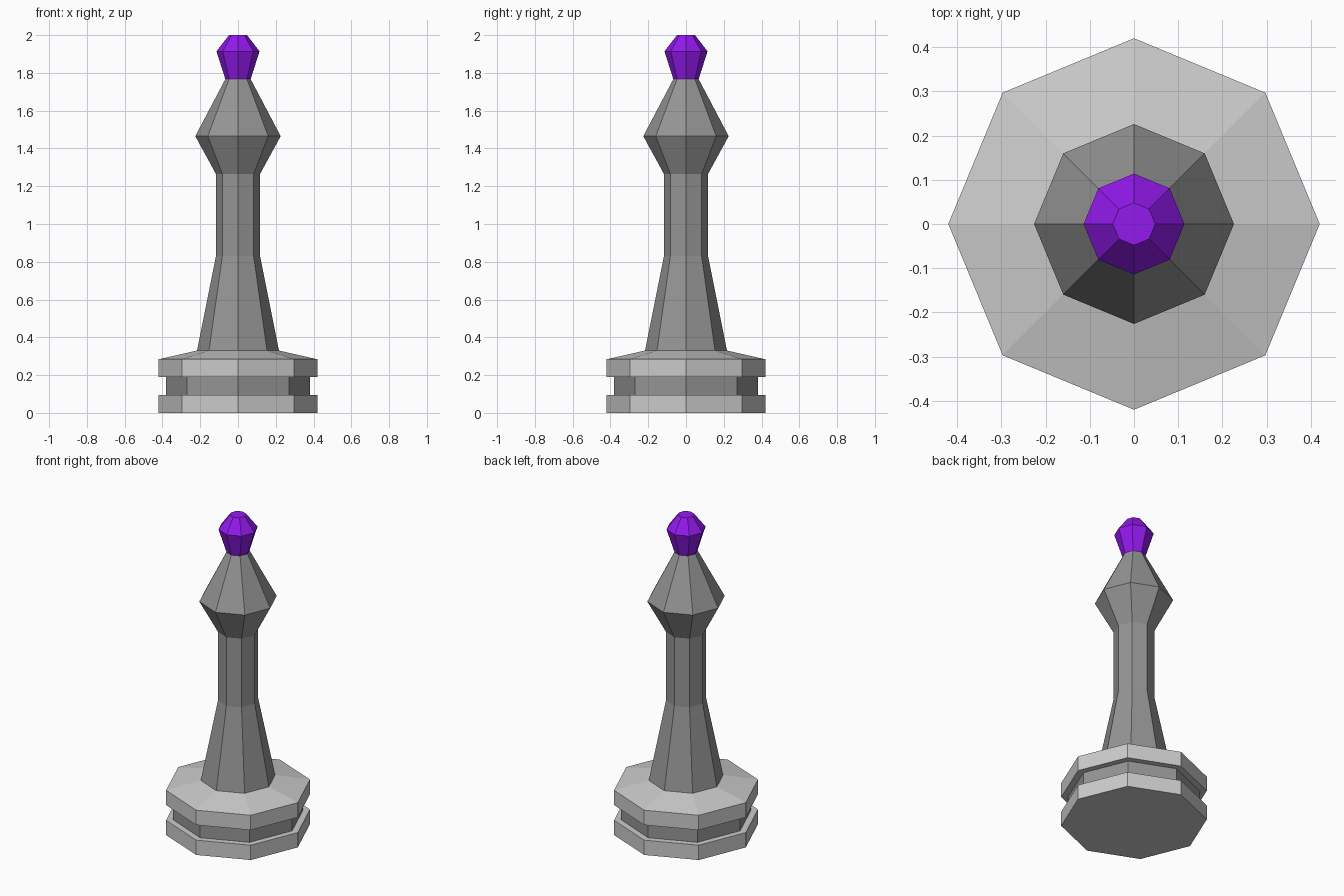
import bpy
import bmesh
from math import cos, sin, pi

if "Cube" in bpy.data.objects:
    bpy.data.objects.remove(bpy.data.objects["Cube"])

SIDES = 8


def material(name, color):
    mat = bpy.data.materials.new(name)
    mat.diffuse_color = (*color, 1)
    mat.use_nodes = True
    mat.node_tree.nodes["Principled BSDF"].inputs["Base Color"].default_value = mat.diffuse_color
    return mat


def lathe(name, profile, mat=None, cap_bottom=False, cap_top=False):
    """Turn a bottom-to-top (radius, z) profile into a flat-faced octagonal part."""
    bm = bmesh.new()
    rings = [[bm.verts.new((r * cos(2 * pi * i / SIDES), r * sin(2 * pi * i / SIDES), z))
              for i in range(SIDES)] for r, z in profile]
    for low, high in zip(rings, rings[1:]):
        for i in range(SIDES):
            j = (i + 1) % SIDES
            bm.faces.new((low[i], low[j], high[j], high[i]))
    if cap_bottom:
        bm.faces.new(rings[0][::-1])
    if cap_top:
        bm.faces.new(rings[-1])
    mesh = bpy.data.meshes.new(name)
    bm.to_mesh(mesh)
    bm.free()
    if mat:
        mesh.materials.append(mat)
    obj = bpy.data.objects.new(name, mesh)
    bpy.context.collection.objects.link(obj)
    return obj


dark = material("dark_grey", (0.3, 0.3, 0.3))
purple = material("purple", (0.29, 0.01, 0.85))

# Base: two wide plates with a recessed band between them
lathe("lower_base", [(0.42, 0), (0.42, 0.094), (0.38, 0.094)], cap_bottom=True)
lathe("base_groove", [(0.38, 0.094), (0.38, 0.19)], dark)
lathe("upper_base", [(0.38, 0.19), (0.42, 0.19), (0.42, 0.284), (0.217, 0.33)])

# Tapered shaft rising into the flared head
lathe("body", [(0.217, 0.33), (0.117, 0.83), (0.117, 1.265),
               (0.226, 1.465), (0.067, 1.767)], dark)

# Coloured finial
lathe("finial", [(0.067, 1.767), (0.114, 1.914), (0.048, 2.0)], purple, cap_top=True)
